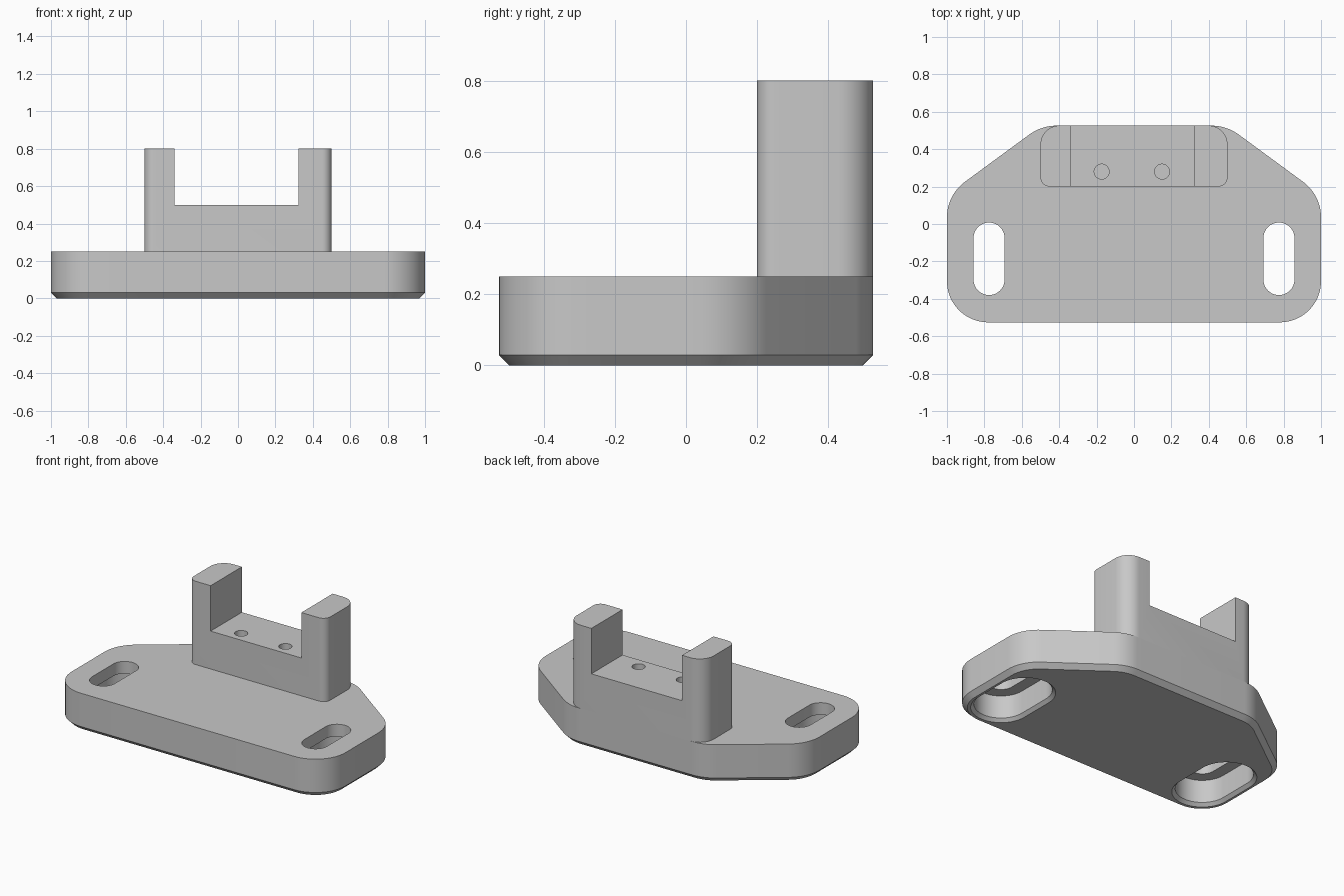
import bpy, bmesh
from math import cos, radians
from mathutils import Vector, Matrix

if "Cube" in bpy.data.objects:
    bpy.data.objects.remove(bpy.data.objects["Cube"])

grey = bpy.data.materials.new("plain grey")
grey.use_nodes = True
COLOUR = (0.58, 0.58, 0.58, 1)
grey.diffuse_color = COLOUR
grey.node_tree.nodes["Principled BSDF"].inputs["Base Color"].default_value = COLOUR


def rounded_ring(corners, inset=0.0, steps=12):
    """Counter-clockwise outline with filleted corners (x, y, radius), offset inward by inset."""
    ring = []
    for i, (x, y, r) in enumerate(corners):
        p = Vector((x, y))
        before = (p - Vector(corners[i - 1][:2])).normalized()
        after = (Vector(corners[(i + 1) % len(corners)][:2]) - p).normalized()
        turn = before.angle(after)
        normal = Vector((before.y, -before.x))
        centre = p + (after - before).normalized() * (r / cos(turn / 2))
        for k in range(steps + 1):
            ring.append(centre + Matrix.Rotation(turn * k / steps, 2) @ normal * (r - inset))
    return ring


def loft(name, corners, levels):
    """Closed solid through rising (inset, z) levels of one rounded outline."""
    bm = bmesh.new()
    rings = [[bm.verts.new((p.x, p.y, z)) for p in rounded_ring(corners, inset)]
             for inset, z in levels]
    for low, high in zip(rings, rings[1:]):
        for i in range(len(low)):
            j = (i + 1) % len(low)
            bm.faces.new((low[i], low[j], high[j], high[i]))
    bm.faces.new(rings[0][::-1])
    bm.faces.new(rings[-1])
    # Full-round ends have coincident points where two fillets meet
    bmesh.ops.remove_doubles(bm, verts=bm.verts, dist=0.0005)
    mesh = bpy.data.meshes.new(name)
    bm.to_mesh(mesh)
    bm.free()
    mesh.materials.append(grey)
    obj = bpy.data.objects.new(name, mesh)
    bpy.context.collection.objects.link(obj)
    return obj


def rectangle(x0, x1, y0, y1, front_r, back_r):
    return [(x0, y0, front_r), (x1, y0, front_r), (x1, y1, back_r), (x0, y1, back_r)]


def cut(obj, cutters):
    bpy.ops.object.select_all(action='DESELECT')
    bpy.context.view_layer.objects.active = obj
    obj.select_set(True)
    for cutter in cutters:
        mod = obj.modifiers.new("cut", 'BOOLEAN')
        mod.operation = 'DIFFERENCE'
        mod.solver = 'EXACT'
        mod.object = cutter
        bpy.ops.object.modifier_apply(modifier=mod.name)
        bpy.data.objects.remove(cutter)
    bpy.ops.object.shade_smooth_by_angle(angle=radians(30))


# Base plate with tapered back corners and a chamfered bottom edge
half = [(1, -0.526, 0.22), (1, 0.155, 0.235), (0.495, 0.526, 0.25)]
outline = half + [(-x, y, r) for x, y, r in reversed(half)]
base = loft("base_plate", outline, [(0.03, 0), (0, 0.03), (0, 0.25)])

# Mounting slots, counterbored from below with a chamfered rim
SLOT_R = 0.083
slots = []
for x in (-0.775, 0.775):
    shape = rectangle(x - SLOT_R, x + SLOT_R, -0.38, 0.008, SLOT_R, SLOT_R)
    slots.append(loft("slot_cutter", shape,
                      [(-0.117, -0.02), (-0.077, 0.02), (-0.077, 0.17), (0, 0.17), (0, 0.3)]))
cut(base, slots)

# Upright bracket with a central notch and two blind screw holes
bracket = loft("upright_bracket", rectangle(-0.5, 0.5, 0.2, 0.526, 0.05, 0.1),
               [(0, 0.25), (0, 0.8)])
notch = loft("notch_cutter", rectangle(-0.34, 0.323, 0.1, 0.65, 0.02, 0.02),
             [(0, 0.5), (0, 0.9)])
holes = [loft("hole_cutter", rectangle(x - 0.04, x + 0.04, 0.24, 0.32, 0.04, 0.04),
              [(0, 0.3), (0, 0.6)]) for x in (-0.173, 0.15)]
cut(bracket, [notch] + holes)
